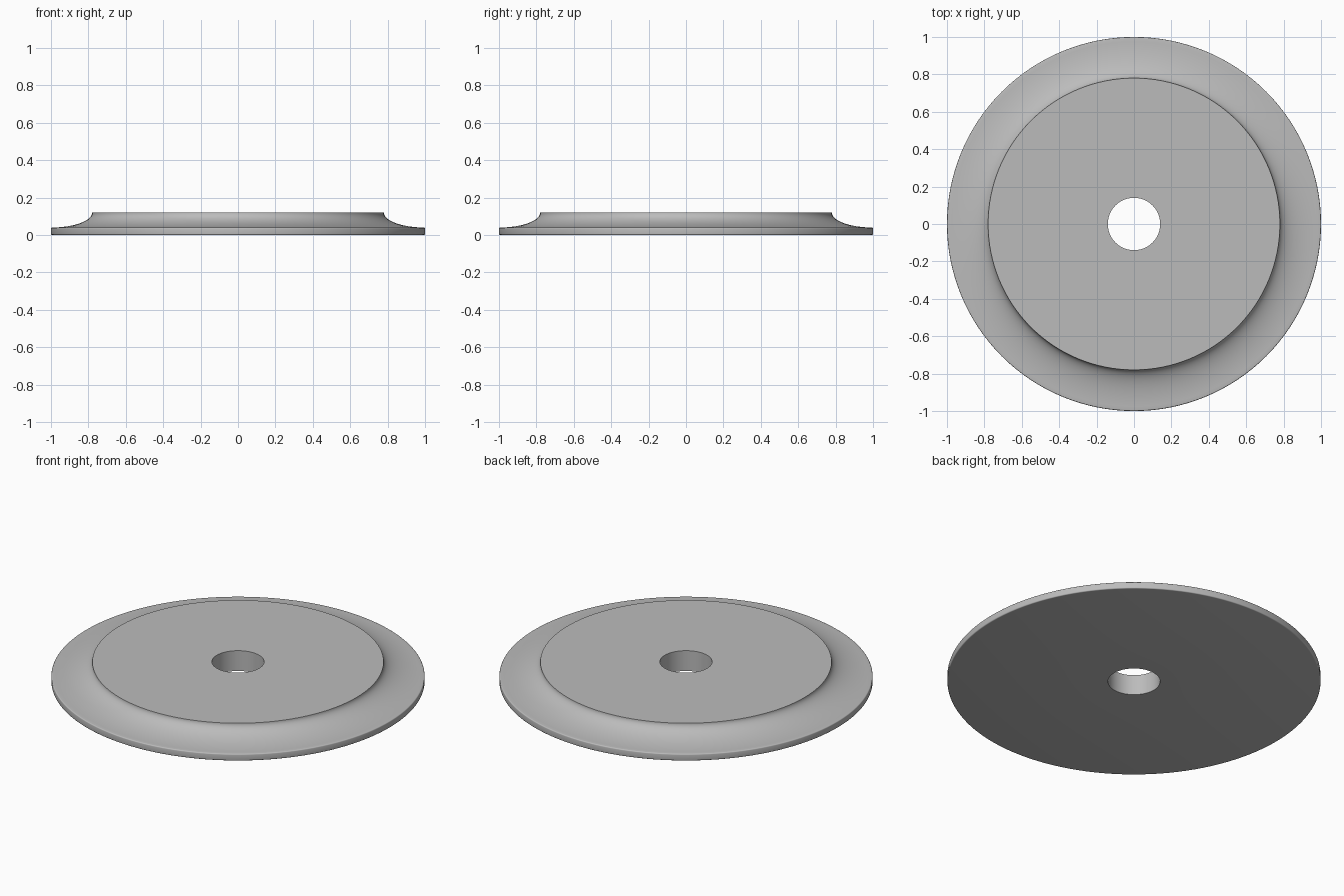
import bpy, bmesh
from math import sin, cos, pi, radians

SEGMENTS = 128
HOLE_R, TOP_R, RIM_R = 0.14, 0.78, 1.0
HEIGHT, RIM_H, FILLET = 0.12, 0.04, 0.006

cube = bpy.data.objects.get("Cube")
if cube:
    bpy.data.objects.remove(cube, do_unlink=True)

grey = bpy.data.materials.new("plain grey")
grey.use_nodes = True
colour = (0.5, 0.5, 0.5, 1)
grey.diffuse_color = colour
grey.node_tree.nodes["Principled BSDF"].inputs["Base Color"].default_value = colour


def arc(cx, cz, rx, rz, start, end, steps):
    """Points along an elliptical arc, angles in degrees."""
    angles = [radians(start + (end - start) * i / steps) for i in range(steps + 1)]
    return [(cx + rx * cos(a), cz + rz * sin(a)) for a in angles]


# Cross-section: hole wall, flat top, concave cove, softly rounded rim
profile = [(HOLE_R, 0), (HOLE_R, HEIGHT)]
profile += arc(RIM_R, HEIGHT, RIM_R - TOP_R, HEIGHT - RIM_H, 180, 268, 20)
profile += arc(RIM_R - FILLET, RIM_H - FILLET, FILLET, FILLET, 90, 0, 4)
profile += arc(RIM_R - FILLET, FILLET, FILLET, FILLET, 0, -90, 4)
# Keep the cove from passing beyond the start of the rim rounding
profile = [p for i, p in enumerate(profile)
           if not (1 < i < 23 and p[0] > RIM_R - FILLET - 0.003)]

# Revolve the closed section around z
bm = bmesh.new()
rings = []
for s in range(SEGMENTS):
    a = 2 * pi * s / SEGMENTS
    rings.append([bm.verts.new((r * cos(a), r * sin(a), z)) for r, z in profile])
count = len(profile)
for s in range(SEGMENTS):
    here, there = rings[s], rings[(s + 1) % SEGMENTS]
    for i in range(count):
        j = (i + 1) % count
        bm.faces.new((here[i], here[j], there[j], there[i]))
bmesh.ops.recalc_face_normals(bm, faces=bm.faces)

mesh = bpy.data.meshes.new("coved_disc")
bm.to_mesh(mesh)
bm.free()
mesh.materials.append(grey)
disc = bpy.data.objects.new("coved_disc", mesh)
bpy.context.collection.objects.link(disc)
bpy.context.view_layer.objects.active = disc
disc.select_set(True)
bpy.ops.object.shade_smooth_by_angle(angle=radians(35))
